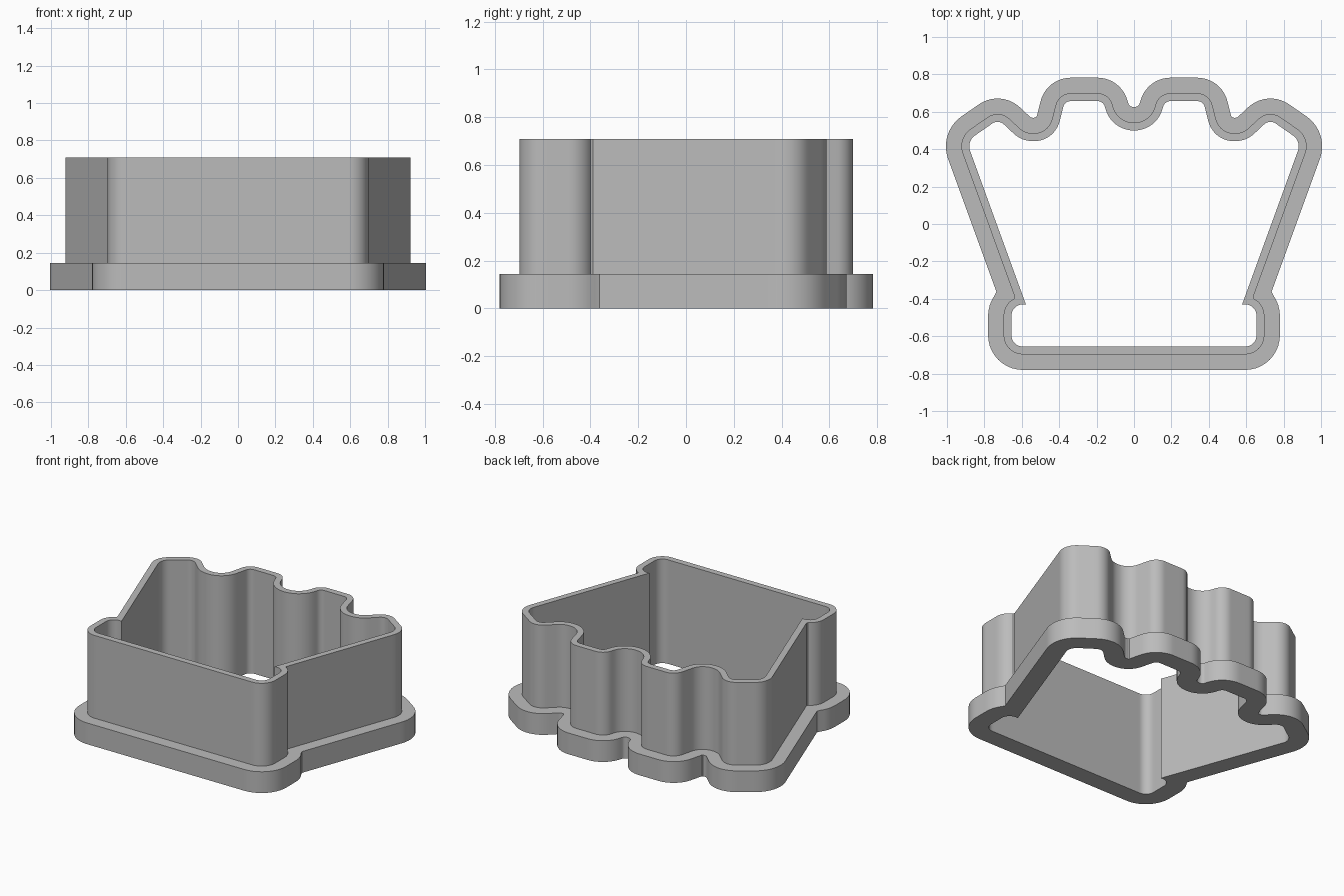
import bpy
import bmesh
import math
from mathutils import Vector
from mathutils.geometry import intersect_point_line

cube = bpy.data.objects.get("Cube")
if cube:
    bpy.data.objects.remove(cube, do_unlink=True)

grey = bpy.data.materials.new("plain grey")
grey.use_nodes = True
COLOUR = (0.5, 0.5, 0.5, 1)
grey.diffuse_color = COLOUR
for node in grey.node_tree.nodes:
    if node.type == 'BSDF_PRINCIPLED':
        node.inputs["Base Color"].default_value = COLOUR

# Half of the opening, back centre to front centre: x, y, corner radius
HALF = [(0, .5, 0), (.117, .5, .155), (.165, .657, .04),
        (.37, .657, .04), (.425, .443, .14), (.6, .443, .15),
        (.725, .56, .05), (.895, .442, .07), (.578, -.43, 0),
        (.655, -.43, .06), (.655, -.655, .06), (0, -.655, 0)]


def rounded(corners, steps=10):
    """Replace each corner that has a radius with a tangent arc."""
    points = []
    for i, (x, y, radius) in enumerate(corners):
        corner = Vector((x, y))
        if not radius:
            points.append(corner)
            continue
        before = (Vector(corners[i - 1][:2]) - corner).normalized()
        after = (Vector(corners[i + 1][:2]) - corner).normalized()
        half_angle = before.angle(after) / 2
        centre = corner + (before + after).normalized() * radius / math.sin(half_angle)
        start = corner + before * radius / math.tan(half_angle) - centre
        end = corner + after * radius / math.tan(half_angle) - centre
        sweep = start.angle(end)
        for k in range(steps + 1):
            t = k / steps
            arm = start * math.sin((1 - t) * sweep) + end * math.sin(t * sweep)
            points.append(centre + arm / math.sin(sweep))
    return points


def resampled(loop, spacing=0.015):
    """Split long straight runs so that offsets trim cleanly."""
    points = []
    for a, b in zip(loop, loop[1:] + loop[:1]):
        count = max(1, math.ceil((b - a).length / spacing))
        points += [a.lerp(b, k / count) for k in range(count)]
    return points


def distance(p, a, b):
    near, t = intersect_point_line(p, a, b)
    near = a.lerp(b, min(max(t, 0), 1))
    return (p - near).length


def offset(loop, amount):
    """Push a loop outward and drop the parts that fold back."""
    segments = list(zip(loop, loop[1:] + loop[:1]))
    result = []
    for i, p in enumerate(loop):
        a = (p - loop[i - 1]).normalized()
        b = (loop[(i + 1) % len(loop)] - p).normalized()
        along = (a + b).normalized()
        q = p + Vector((-along.y, along.x)) * amount
        if min(distance(q, *s) for s in segments) > amount - 0.0015:
            result.append(q)
    return result


def ring(name, inner, outer, bottom, top):
    """Solid band between two loops."""
    bm = bmesh.new()
    edges = []
    for loop in (inner, outer):
        verts = [bm.verts.new((p.x, p.y, bottom)) for p in loop]
        edges += [bm.edges.new(pair) for pair in zip(verts, verts[1:] + verts[:1])]
    bmesh.ops.triangle_fill(bm, edges=edges, use_beauty=True)
    made = bmesh.ops.extrude_face_region(bm, geom=bm.faces[:], use_keep_orig=True)
    raised = [v for v in made["geom"] if isinstance(v, bmesh.types.BMVert)]
    bmesh.ops.translate(bm, verts=raised, vec=(0, 0, top - bottom))
    bmesh.ops.recalc_face_normals(bm, faces=bm.faces[:])
    mesh = bpy.data.meshes.new(name)
    bm.to_mesh(mesh)
    bm.free()
    mesh.materials.append(grey)
    obj = bpy.data.objects.new(name, mesh)
    bpy.context.collection.objects.link(obj)
    bpy.ops.object.select_all(action='DESELECT')
    obj.select_set(True)
    bpy.context.view_layer.objects.active = obj
    bpy.ops.object.shade_smooth_by_angle(angle=math.radians(30))


# Mirror the half outline into a closed loop
half = rounded(HALF)
mirrored = [Vector((-p.x, p.y)) for p in reversed(half[1:-1])]
opening = resampled(half + mirrored)

# Wide grip rim below, thin cutting wall above
RIM_HEIGHT = 0.145
ring("grip_rim", opening, offset(opening, 0.125), 0, RIM_HEIGHT)
ring("cutting_wall", opening, offset(opening, 0.042), RIM_HEIGHT, 0.71)
